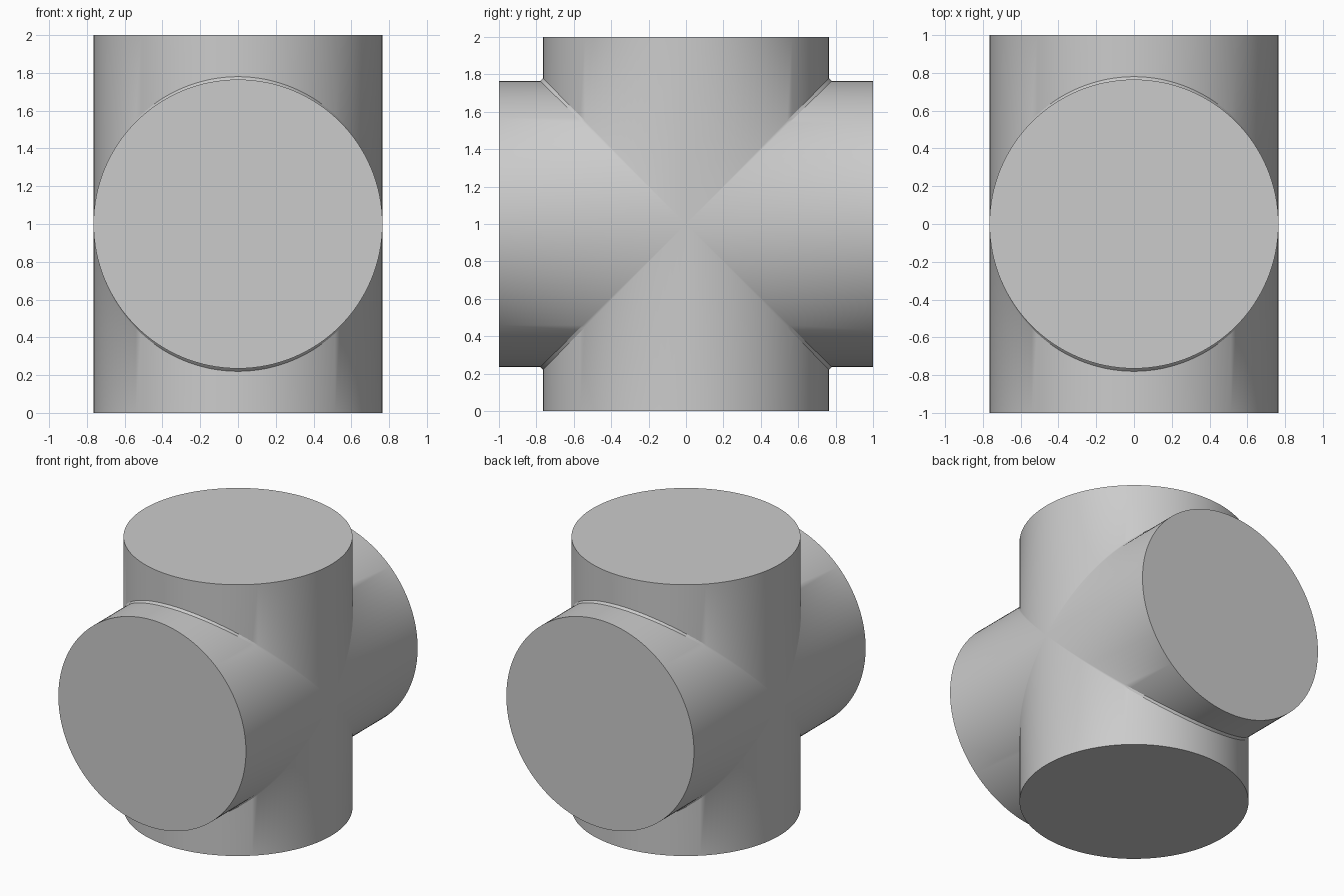
import bpy, bmesh, math
from mathutils import Matrix, Vector

cube = bpy.data.objects.get("Cube")
if cube:
    bpy.data.objects.remove(cube, do_unlink=True)

RADIUS = 0.765
HALF = 1.0
FILLET = 0.015
SEGMENTS = 128

grey = bpy.data.materials.new("plain_grey")
grey.use_nodes = True
colour = (0.6, 0.6, 0.6, 1)
grey.diffuse_color = colour
grey.node_tree.nodes["Principled BSDF"].inputs["Base Color"].default_value = colour

bm = bmesh.new()


def add_arm(turn):
    """One round arm: saddle-shaped root, straight wall, flat end cap."""
    spin = Matrix.Rotation(turn, 3, 'X')
    root, end = [], []
    for i in range(SEGMENTS):
        a = 2 * math.pi * i / SEGMENTS
        x, y = RADIUS * math.cos(a), RADIUS * math.sin(a)
        start = abs(y) + FILLET * abs(math.sin(a))
        root.append(bm.verts.new(spin @ Vector((x, y, start))))
        end.append(bm.verts.new(spin @ Vector((x, y, HALF))))
    for i in range(SEGMENTS):
        j = (i + 1) % SEGMENTS
        bm.faces.new((root[i], root[j], end[j], end[i]))
    bm.faces.new(end)
    return root


# Four arms around the x axis
roots = [add_arm(k * math.pi / 2) for k in range(4)]

# Narrow fillet strips joining neighbouring arms
half = SEGMENTS // 2
for k in range(4):
    this, following = roots[k], roots[(k + 1) % 4]
    for i in range(half):
        # the -y side of each arm meets the +y side of the next one
        a, b = half + i, (half + i + 1) % SEGMENTS
        c, d = half - i, half - i - 1
        bm.faces.new((this[a], following[c], following[d], this[b]))

# Close the two tangent points, orient outwards, centre on the ground
bmesh.ops.remove_doubles(bm, verts=bm.verts, dist=0.00001)
bmesh.ops.recalc_face_normals(bm, faces=bm.faces)
bmesh.ops.translate(bm, verts=bm.verts, vec=(0, 0, HALF))

mesh = bpy.data.meshes.new("crossed_cylinders")
bm.to_mesh(mesh)
bm.free()
mesh.materials.append(grey)
body = bpy.data.objects.new("crossed_cylinders", mesh)
bpy.context.collection.objects.link(body)

bpy.ops.object.select_all(action='DESELECT')
body.select_set(True)
bpy.context.view_layer.objects.active = body
bpy.ops.object.shade_smooth_by_angle(angle=math.radians(30))
